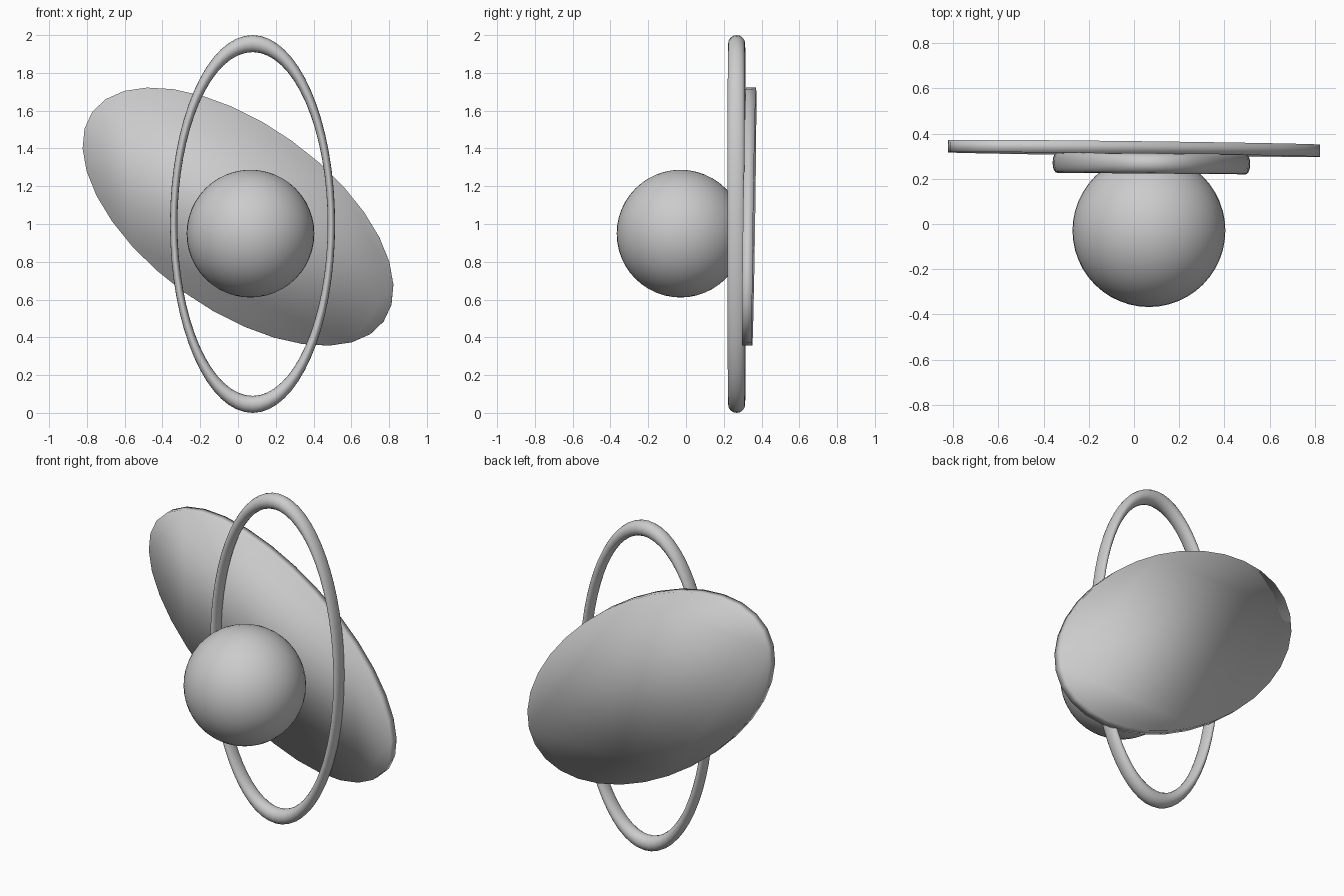
import bpy
from math import radians, pi
from mathutils import Matrix, Vector

if "Cube" in bpy.data.objects:
    bpy.data.objects.remove(bpy.data.objects["Cube"])


def place(name, matrix):
    """Name the active object, bake its transform and shade it smooth."""
    ob = bpy.context.object
    ob.name = name
    ob.data.transform(matrix)
    for p in ob.data.polygons:
        p.use_smooth = True
    return ob


def upright(loc, size, roll=0.0, tilt=(0.0, 0.0)):
    """Scale a flat XY primitive, roll it, stand it facing -y, lean it and move it."""
    lean = Matrix.Rotation(tilt[1], 4, 'Z') @ Matrix.Rotation(tilt[0], 4, 'X')
    return (Matrix.Translation(loc) @ lean @ Matrix.Rotation(pi / 2, 4, 'X')
            @ Matrix.Rotation(roll, 4, 'Z') @ Matrix.Diagonal(Vector((*size, 1))))


# Round ball at the front
bpy.ops.mesh.primitive_uv_sphere_add(segments=48, ring_count=24, radius=0.338)
place("ball", Matrix.Translation((0.066, -0.029, 0.949)))

# Tall oval ring behind the ball
bpy.ops.mesh.primitive_torus_add(major_segments=64, minor_segments=16,
                                 major_radius=0.955, minor_radius=0.045)
place("oval_ring", upright((0.077, 0.268, 1.0), (0.437, 1.0, 1.0),
                           tilt=(0.0, -0.008)))

# Slanted oval plate at the back
bpy.ops.mesh.primitive_cylinder_add(vertices=32, radius=1, depth=1)
place("oval_plate", upright((0.0, 0.334, 1.039), (0.95, 0.492, 0.054),
                            roll=radians(-35.7), tilt=(-0.0094, -0.0079)))
